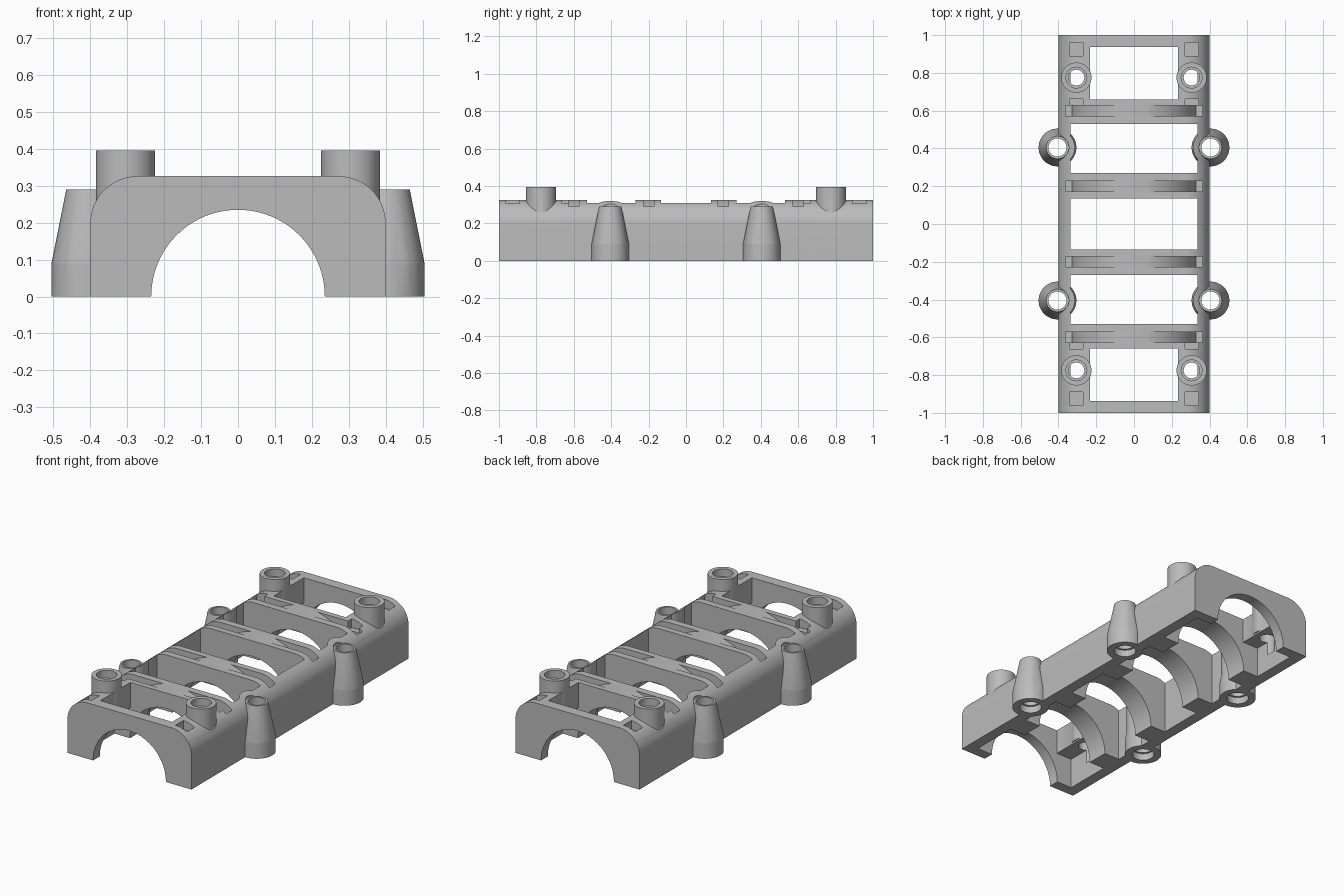
import bpy, bmesh, math
from mathutils import Matrix, Vector

if "Cube" in bpy.data.objects:
    bpy.data.objects.remove(bpy.data.objects["Cube"])

SIDES = (-1, 1)


def mesh_object(name, bm):
    bmesh.ops.recalc_face_normals(bm, faces=bm.faces)
    me = bpy.data.meshes.new(name)
    bm.to_mesh(me)
    bm.free()
    ob = bpy.data.objects.new(name, me)
    bpy.context.collection.objects.link(ob)
    return ob


def box(name, x0, x1, y0, y1, z0, z1):
    bm = bmesh.new()
    bmesh.ops.create_cube(bm, size=1)
    for v in bm.verts:
        v.co = Vector((x0 if v.co.x < 0 else x1,
                       y0 if v.co.y < 0 else y1,
                       z0 if v.co.z < 0 else z1))
    return mesh_object(name, bm)


def cone(name, x, y, z0, z1, r0, r1, n=48):
    bm = bmesh.new()
    bmesh.ops.create_cone(bm, cap_ends=True, segments=n, radius1=r0, radius2=r1, depth=z1 - z0)
    bmesh.ops.translate(bm, verts=bm.verts, vec=(x, y, (z0 + z1) / 2))
    return mesh_object(name, bm)


def lengthwise_cylinder(name, y0, y1, r, n=96):
    bm = bmesh.new()
    bmesh.ops.create_cone(bm, cap_ends=True, segments=n, radius1=r, radius2=r, depth=y1 - y0)
    bmesh.ops.rotate(bm, verts=bm.verts, matrix=Matrix.Rotation(math.pi / 2, 3, 'X'))
    bmesh.ops.translate(bm, verts=bm.verts, vec=(0, (y0 + y1) / 2, 0))
    return mesh_object(name, bm)


def combine(target, tool, operation='DIFFERENCE'):
    mod = target.modifiers.new("cut", 'BOOLEAN')
    mod.operation = operation
    mod.solver = 'EXACT'
    mod.object = tool
    bpy.context.view_layer.objects.active = target
    bpy.ops.object.modifier_apply(modifier=mod.name)
    bpy.data.objects.remove(tool, do_unlink=True)


# Body: rounded-shoulder profile extruded along y
R, CX, CZ = 0.128, 0.272, 0.198
right = [(0.4, 0)] + [(CX + R * math.cos(a), CZ + R * math.sin(a))
                      for a in (math.pi / 2 * i / 16 for i in range(17))]
profile = right + [(-x, z) for x, z in reversed(right)]
bm = bmesh.new()
face = bm.faces.new([bm.verts.new((x, -1, z)) for x, z in profile])
ext = bmesh.ops.extrude_face_region(bm, geom=[face])
bmesh.ops.translate(bm, verts=[g for g in ext['geom'] if isinstance(g, bmesh.types.BMVert)],
                    vec=(0, 2, 0))
body = mesh_object("slotted_cradle_body", bm)

# Round channel along the whole length
combine(body, lengthwise_cylinder("channel_cutter", -1.1, 1.1, 0.235))

# Middle window
combine(body, box("middle_window_cutter", -0.335, 0.335, -0.135, 0.135, -0.1, 0.5))

for s in SIDES:
    # Side windows, leaving rounded columns around the side posts
    y0, y1 = sorted((s * 0.27, s * 0.53))
    window = box("side_window_cutter", -0.335, 0.335, y0, y1, -0.1, 0.5)
    for sx in SIDES:
        combine(window, cone("column_keep", sx * 0.405, s * 0.405, -0.2, 0.6, 0.092, 0.092))
    combine(body, window)

    # End windows, with a wider hollow below the post shelves
    y0, y1 = sorted((s * 0.66, s * 0.938))
    combine(body, box("end_window_cutter", -0.232, 0.232, y0, y1, -0.1, 0.5))
    combine(body, box("end_hollow_cutter", -0.335, 0.335, y0, y1, -0.1, 0.18))

    # Strap grooves over the ribs, with a round floor
    for yc in (0.2, 0.6):
        y = s * yc
        groove = box("groove_cutter", -0.362, 0.362, y - 0.028, y + 0.028, 0.06, 0.5)
        combine(groove, lengthwise_cylinder("groove_floor", y - 0.1, y + 0.1, 0.335))
        combine(body, groove)

    # Small strap pockets on both sides of each top post
    for sx in SIDES:
        x0, x1 = sorted((sx * 0.27, sx * 0.342))
        for a, b in ((0.615, 0.662), (0.89, 0.962)):
            y0, y1 = sorted((s * a, s * b))
            combine(body, box("pocket_cutter", x0, x1, y0, y1, 0.275, 0.5))

# Posts, then their bores
for s in SIDES:
    for sx in SIDES:
        x, y = sx * 0.405, s * 0.405
        post = cone("side_post", x, y, 0.0, 0.09, 0.1, 0.1)
        combine(post, cone("side_post_taper", x, y, 0.09, 0.29, 0.1, 0.06), 'UNION')
        combine(body, post, 'UNION')
        combine(body, cone("side_clearance", x, y, 0.29, 0.5, 0.06, 0.06))
        combine(body, cone("side_bore", x, y, -0.1, 0.5, 0.048, 0.048))
        combine(body, cone("side_counterbore", x, y, -0.1, 0.04, 0.06, 0.06))

        x, y = sx * 0.305, s * 0.775
        combine(body, cone("top_post", x, y, 0.19, 0.395, 0.08, 0.08), 'UNION')
        combine(body, cone("top_bore", x, y, 0.1, 0.5, 0.042, 0.042))
        combine(body, cone("top_counterbore", x, y, 0.35, 0.5, 0.055, 0.055))

# Single grey finish
grey = bpy.data.materials.new("plain_grey")
grey.diffuse_color = (0.5, 0.5, 0.5, 1)
grey.use_nodes = True
grey.node_tree.nodes["Principled BSDF"].inputs["Base Color"].default_value = grey.diffuse_color
body.data.materials.clear()
body.data.materials.append(grey)
for p in body.data.polygons:
    p.material_index = 0

bpy.ops.object.select_all(action='DESELECT')
body.select_set(True)
bpy.context.view_layer.objects.active = body
bpy.ops.object.shade_smooth_by_angle(angle=math.radians(30))
